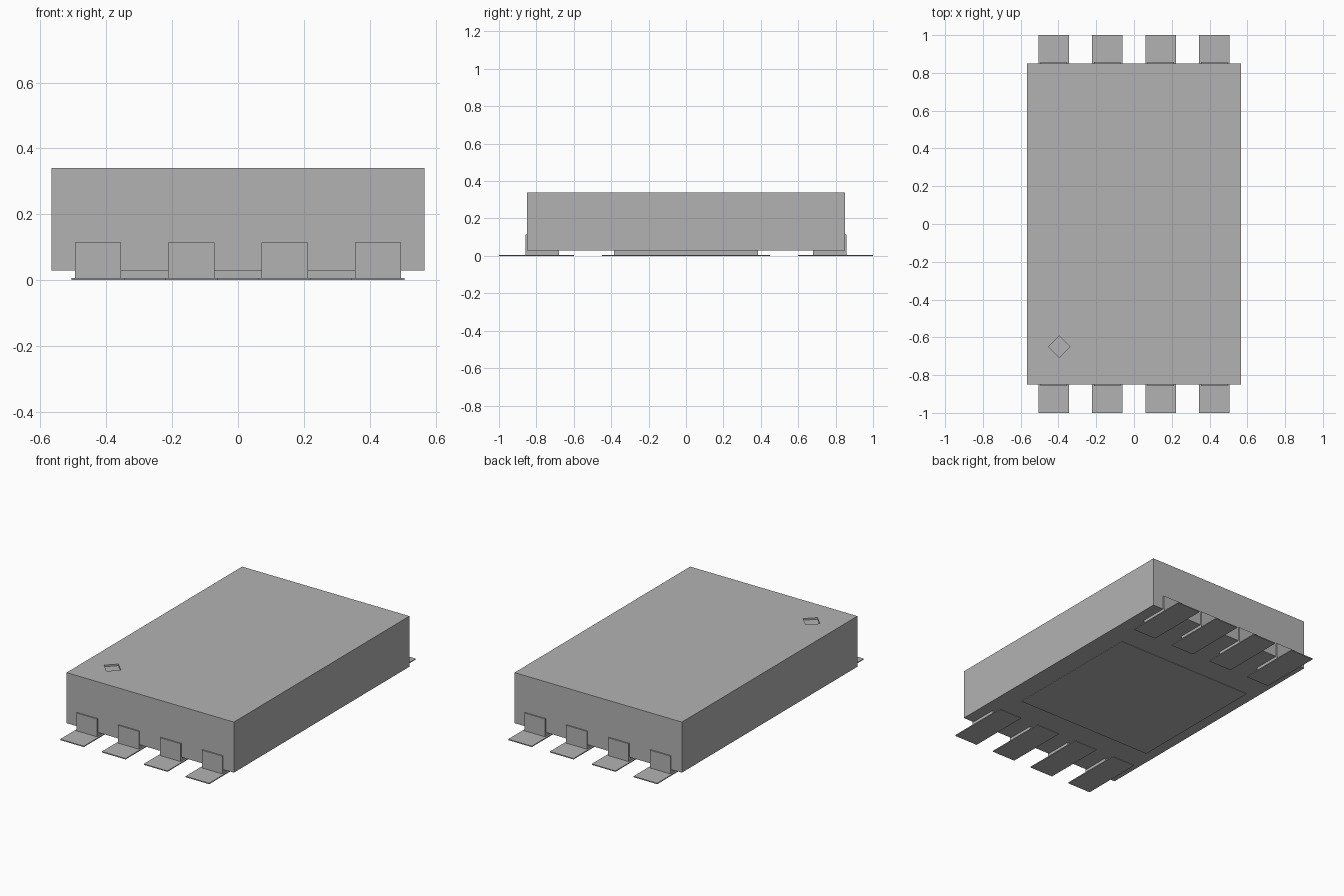
import bpy
import bmesh
import math

if "Cube" in bpy.data.objects:
    bpy.data.objects.remove(bpy.data.objects["Cube"], do_unlink=True)

# One neutral grey for every part
grey = bpy.data.materials.new("neutral grey")
grey.use_nodes = True
GREY = (0.45, 0.45, 0.45, 1.0)
grey.diffuse_color = GREY
grey.node_tree.nodes["Principled BSDF"].inputs["Base Color"].default_value = GREY

PAD_T = 0.006      # solder pad thickness
BODY_Z = 0.03      # underside of the body
TOP_Z = 0.34
HALF_X, HALF_Y = 0.567, 0.85


def finish(name, bm):
    bmesh.ops.recalc_face_normals(bm, faces=bm.faces)
    mesh = bpy.data.meshes.new(name)
    bm.to_mesh(mesh)
    bm.free()
    mesh.materials.append(grey)
    obj = bpy.data.objects.new(name, mesh)
    bpy.context.collection.objects.link(obj)
    return obj


def box(name, x0, x1, y0, y1, z0, z1):
    bm = bmesh.new()
    bmesh.ops.create_cube(bm, size=1)
    for v in bm.verts:
        v.co = (x1 if v.co.x > 0 else x0,
                y1 if v.co.y > 0 else y0,
                z1 if v.co.z > 0 else z0)
    return finish(name, bm)


def lead(name, x, width, side):
    """L-shaped terminal: foot under the body, thin wall up its end."""
    profile = [(0.68, PAD_T), (0.858, PAD_T), (0.858, 0.115),
               (0.84, 0.115), (0.84, 0.034), (0.68, 0.034)]
    bm = bmesh.new()
    face = bm.faces.new([bm.verts.new((x - width / 2, side * y, z))
                         for y, z in profile])
    ext = bmesh.ops.extrude_face_region(bm, geom=[face])
    verts = [g for g in ext["geom"] if isinstance(g, bmesh.types.BMVert)]
    bmesh.ops.translate(bm, verts=verts, vec=(width, 0, 0))
    return finish(name, bm)


# Package body with a shallow diamond-shaped marker recess
body = box("package_body", -HALF_X, HALF_X, -HALF_Y, HALF_Y, BODY_Z, TOP_Z)
bpy.ops.mesh.primitive_cylinder_add(vertices=4, radius=0.057, depth=0.02,
                                    location=(-0.396, -0.65, TOP_Z))
cutter = bpy.context.object
cutter.name = "marker_cutter"
cutter.hide_render = True
cutter.data.materials.append(grey)
cut = body.modifiers.new("marker_recess", "BOOLEAN")
cut.operation = "DIFFERENCE"
cut.solver = "EXACT"
cut.object = cutter
bpy.ops.object.select_all(action="DESELECT")
bpy.context.view_layer.objects.active = body
body.select_set(True)
bpy.ops.object.modifier_apply(modifier=cut.name)
bpy.data.objects.remove(cutter, do_unlink=True)

# Four terminals and solder pads on each end
for end, side in (("front", -1), ("back", 1)):
    for i, x in enumerate((-0.425, -0.142, 0.142, 0.425), 1):
        lead(f"{end}_lead_{i}", x, 0.14, side)
        y0, y1 = sorted((side * 0.6, side * 1.0))
        box(f"{end}_solder_pad_{i}", x - 0.08, x + 0.08, y0, y1, 0, PAD_T)

# Central heat plate and its pad
box("heat_plate", -0.41, 0.41, -0.385, 0.385, PAD_T, BODY_Z + 0.004)
box("heat_pad", -0.47, 0.47, -0.45, 0.45, 0, PAD_T)
